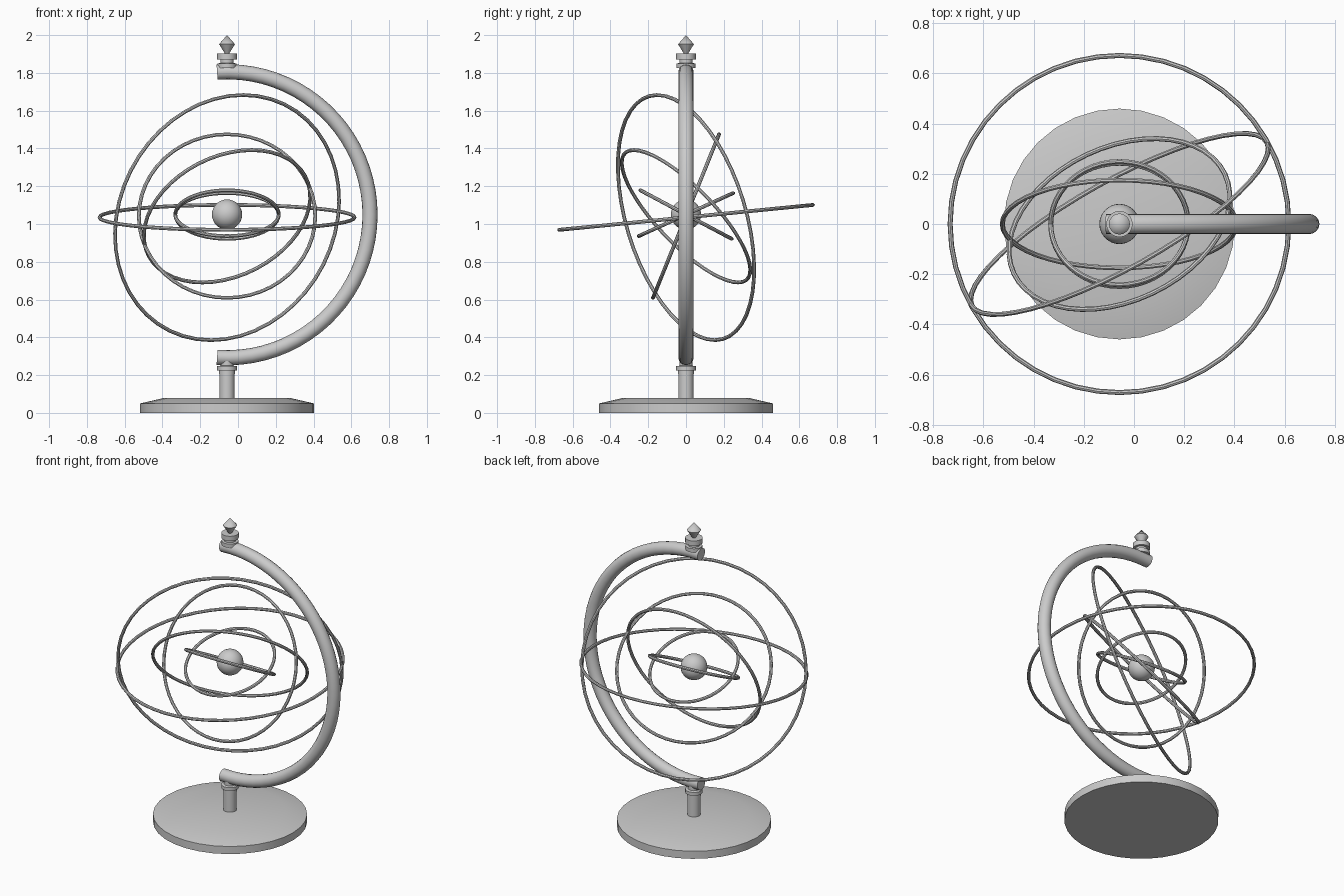
import bpy, bmesh, math
from mathutils import Vector, Matrix

if "Cube" in bpy.data.objects:
    bpy.data.objects.remove(bpy.data.objects["Cube"])

AXIS_X = -0.058


def finish(name, bm, location):
    bmesh.ops.recalc_face_normals(bm, faces=bm.faces)
    mesh = bpy.data.meshes.new(name)
    bm.to_mesh(mesh)
    bm.free()
    ob = bpy.data.objects.new(name, mesh)
    bpy.context.collection.objects.link(ob)
    ob.location = location
    bpy.ops.object.select_all(action='DESELECT')
    bpy.context.view_layer.objects.active = ob
    ob.select_set(True)
    bpy.ops.object.shade_smooth_by_angle(angle=math.radians(35))
    return ob


def lathe(name, profile, segments=32):
    """Spin (radius, z) points around the stand axis."""
    bm = bmesh.new()
    verts = [bm.verts.new((r, 0, z)) for r, z in profile]
    edges = [bm.edges.new(p) for p in zip(verts, verts[1:])]
    bmesh.ops.spin(bm, geom=verts + edges, cent=(0, 0, 0), axis=(0, 0, 1),
                   angle=math.tau, steps=segments, use_duplicate=False)
    bmesh.ops.remove_doubles(bm, verts=bm.verts, dist=1e-5)
    return finish(name, bm, (AXIS_X, 0, 0))


def tube(name, radius, thickness, z, normal, start=0, sweep=math.tau,
         segments=48, sides=8):
    """Round tube along a circle, or along a capped part of it."""
    bm = bmesh.new()
    closed = sweep >= math.tau - 1e-6
    rings = []
    for i in range(segments if closed else segments + 1):
        a = start + sweep * i / segments
        loop = []
        for j in range(sides):
            b = math.tau * j / sides
            r = radius + thickness * math.cos(b)
            loop.append(bm.verts.new((r * math.cos(a), r * math.sin(a),
                                      thickness * math.sin(b))))
        rings.append(loop)
    pairs = list(zip(rings, rings[1:]))
    if closed:
        pairs.append((rings[-1], rings[0]))
    else:
        bm.faces.new(rings[0])
        bm.faces.new(rings[-1])
    for p, q in pairs:
        for j in range(sides):
            k = (j + 1) % sides
            bm.faces.new((p[j], p[k], q[k], q[j]))
    if closed:
        rot = Vector(normal).to_track_quat('Z', 'Y').to_matrix()
    else:
        rot = Matrix.Rotation(math.pi / 2, 3, 'X')
    bmesh.ops.rotate(bm, verts=bm.verts, cent=(0, 0, 0), matrix=rot)
    return finish(name, bm, (AXIS_X, 0, z))


def tilt(degrees):
    a = math.radians(degrees)
    return (0, -math.sin(a), math.cos(a))


# Base plate with bevelled top
lathe("base", [(0, 0), (0.46, 0), (0.46, 0.05), (0.33, 0.08), (0, 0.08)])

# Post and lower collar
lathe("post", [(0, 0.075), (0.04, 0.075), (0.04, 0.225), (0, 0.225)])
lathe("lower_collar", [(0, 0.205), (0.042, 0.205), (0.042, 0.225), (0.052, 0.225),
                       (0.052, 0.247), (0.035, 0.25), (0.035, 0.275), (0, 0.275)])

# Half-circle support arm
over = math.radians(4)
tube("support_arm", 0.757, 0.04, 1.049, None, start=-math.pi / 2 - over,
     sweep=math.pi + 2 * over, segments=40, sides=16)

# Upper collar and pointed finial
lathe("upper_collar", [(0, 1.825), (0.05, 1.825), (0.05, 1.85), (0.035, 1.852),
                       (0.035, 1.87), (0.052, 1.87), (0.052, 1.902), (0, 1.902)])
lathe("finial", [(0, 1.9), (0.01, 1.9), (0.042, 1.952), (0, 2.0)], 16)

# Central ball
bm = bmesh.new()
bmesh.ops.create_uvsphere(bm, u_segments=32, v_segments=16, radius=0.08)
finish("center_ball", bm, (AXIS_X, 0, 1.05))

# Orbit rings: name, radius, centre height, plane normal
for name, radius, z, normal in [
    ("outer_flat_ring", 0.675, 1.035, tilt(5.6)),
    ("outer_upright_ring", 0.672, 1.034, (-0.47, 0.844, 0.26)),
    ("middle_upright_ring", 0.467, 1.042, tilt(68)),
    ("middle_slanted_ring", 0.465, 1.041, (-0.322, 0.681, 0.657)),
    ("inner_ring_a", 0.274, 1.05, tilt(-28)),
    ("inner_ring_b", 0.274, 1.05, tilt(24.5)),
]:
    tube(name, radius, 0.01, z, normal)
